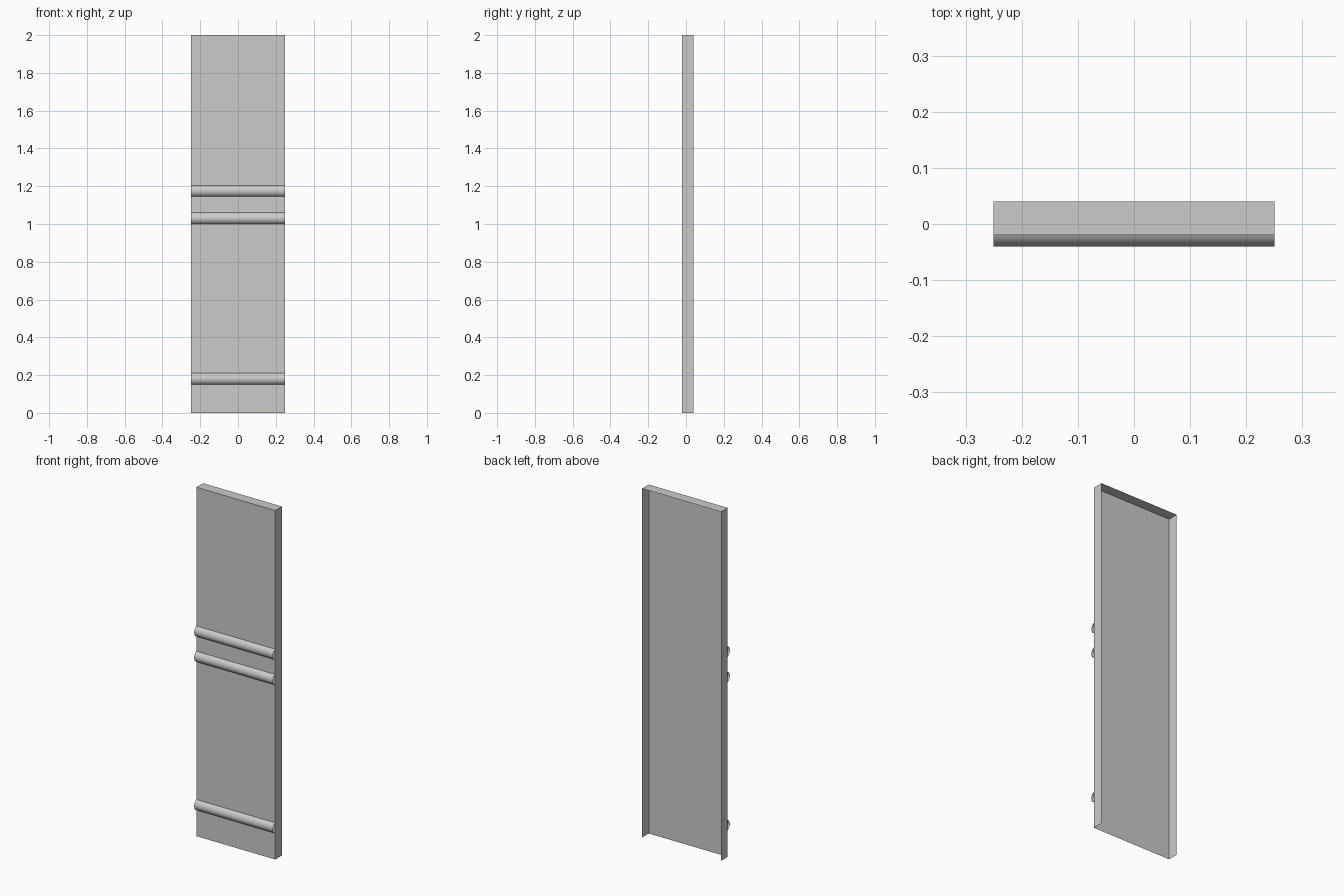
import bpy, bmesh, math

cube = bpy.data.objects.get("Cube")
if cube:
    bpy.data.objects.remove(cube, do_unlink=True)

HALF_W, FRONT, BACK, HEIGHT = 0.25, -0.02, 0.04, 2.0

grey = bpy.data.materials.new("plain grey")
grey.use_nodes = True
colour = (0.6, 0.6, 0.6, 1)
grey.diffuse_color = colour
grey.node_tree.nodes["Principled BSDF"].inputs["Base Color"].default_value = colour


def make_object(name, bm):
    mesh = bpy.data.meshes.new(name)
    bm.to_mesh(mesh)
    bm.free()
    mesh.materials.append(grey)
    obj = bpy.data.objects.new(name, mesh)
    bpy.context.collection.objects.link(obj)
    return obj


# Thin door panel: front sheet with folded sides and top, open back and bottom
bm = bmesh.new()
bmesh.ops.create_cube(bm, size=1)
for v in bm.verts:
    v.co.x *= 2 * HALF_W
    v.co.y = BACK if v.co.y > 0 else FRONT
    v.co.z = HEIGHT if v.co.z > 0 else 0
bm.normal_update()
open_sides = [f for f in bm.faces if f.normal.y > 0.5 or f.normal.z < -0.5]
bmesh.ops.delete(bm, geom=open_sides, context='FACES')
make_object("door_panel", bm)


# Half-round trim strips across the front, open at both ends
def trim_strip(name, bottom, height=0.06, depth=0.02, steps=16):
    half = height / 2
    radius = (half ** 2 + depth ** 2) / (2 * depth)
    spread = math.asin(half / radius)
    bm = bmesh.new()
    rows = []
    for i in range(steps + 1):
        a = spread * (2 * i / steps - 1)
        y = FRONT - depth + radius * (1 - math.cos(a))
        z = bottom + half + radius * math.sin(a)
        rows.append([bm.verts.new((x, y, z)) for x in (-HALF_W, HALF_W)])
    for low, high in zip(rows, rows[1:]):
        face = bm.faces.new((low[0], low[1], high[1], high[0]))
        face.smooth = True
    make_object(name, bm)


for name, bottom in (("lower_trim", 0.15), ("middle_trim", 1.0), ("upper_trim", 1.145)):
    trim_strip(name, bottom)
